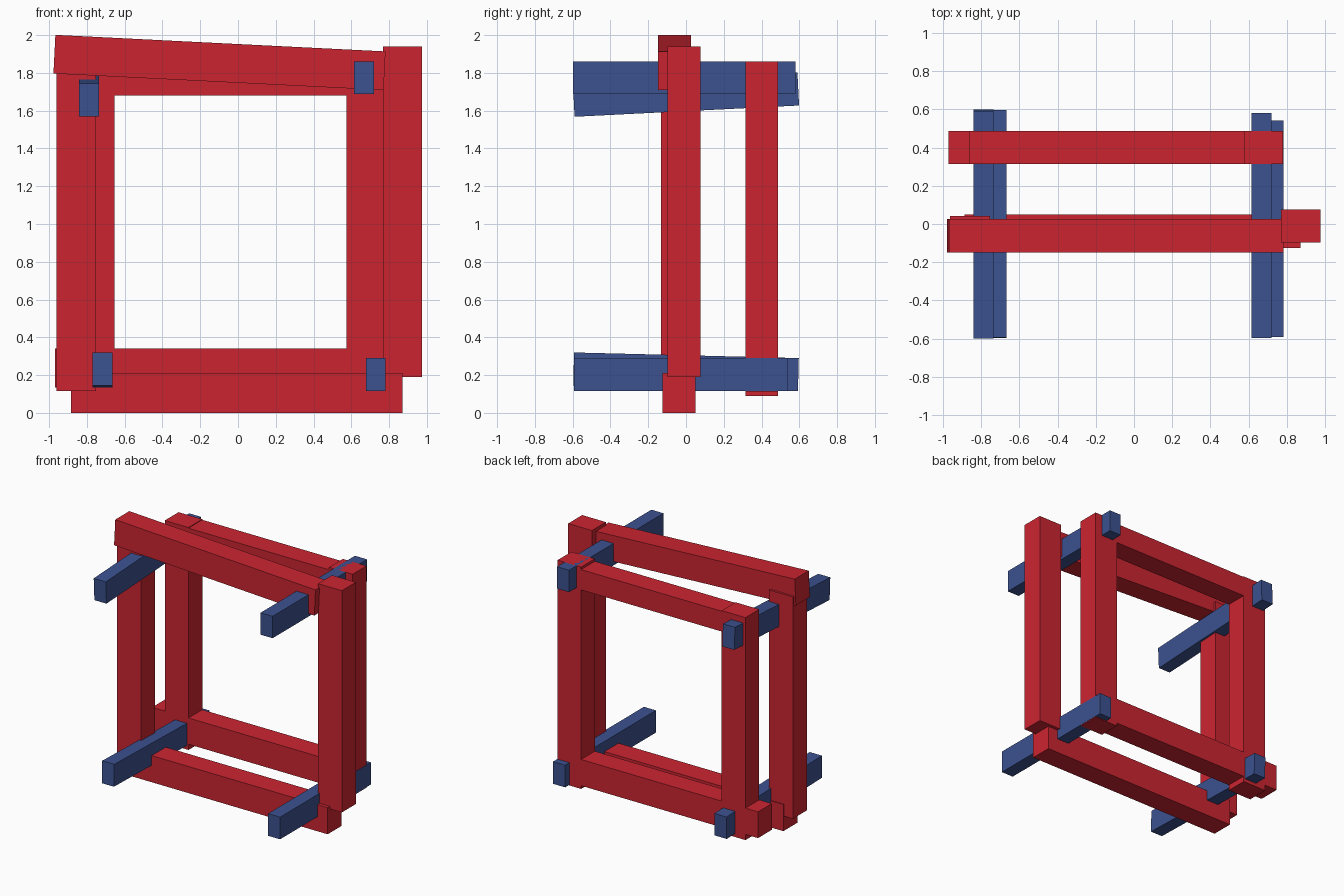
import bpy

if "Cube" in bpy.data.objects:
    bpy.data.objects.remove(bpy.data.objects["Cube"])


def material(name, color):
    m = bpy.data.materials.new(name)
    m.diffuse_color = color
    m.use_nodes = True
    m.node_tree.nodes["Principled BSDF"].inputs["Base Color"].default_value = m.diffuse_color
    return m


RED = material("red_beam", (0.60, 0.018, 0.03, 1))
BLUE = material("blue_beam", (0.045, 0.085, 0.28, 1))


def beam(name, center, size, mat, rot=(0, 0, 0)):
    bpy.ops.mesh.primitive_cube_add(size=1, location=center, rotation=rot)
    ob = bpy.context.object
    ob.name = name
    ob.scale = size
    ob.data.materials.append(mat)
    return ob


def box(name, x, y, z, mat):
    spans = (x, y, z)
    return beam(name, [(a + b) / 2 for a, b in spans], [b - a for a, b in spans], mat)


# Front frame, with a tilted top beam
box("front_bottom_beam", (-0.885, 0.87), (-0.125, 0.05), (0, 0.21), RED)
box("front_left_post", (-0.962, -0.753), (-0.133, 0.042), (0.115, 1.865), RED)
box("front_right_post", (0.768, 0.975), (-0.098, 0.076), (0.19, 1.94), RED)
beam("front_top_beam", (-0.098, -0.062, 1.855), (1.75, 0.175, 0.205), RED, (0, 0.05, 0))

# Back frame
BACK = (0.315, 0.487)
box("back_bottom_beam", (-0.97, 0.77), BACK, (0.135, 0.342), RED)
box("back_left_post", (-0.86, -0.653), BACK, (0.09, 1.845), RED)
box("back_right_post", (0.575, 0.78), BACK, (0.11, 1.86), RED)
box("back_top_beam", (-0.70, 0.62), BACK, (1.68, 1.84), RED)

# Crossing beams through the corners
box("lower_right_crossbar", (0.677, 0.782), (-0.592, 0.54), (0.115, 0.29), BLUE)
box("upper_right_crossbar", (0.615, 0.72), (-0.597, 0.58), (1.687, 1.86), BLUE)
beam("lower_left_crossbar", (-0.718, 0, 0.2175), (0.105, 1.19, 0.175), BLUE, (-0.025, 0, 0))
beam("upper_left_crossbar", (-0.788, 0, 1.685), (0.105, 1.19, 0.175), BLUE, (0.05, 0, 0))
